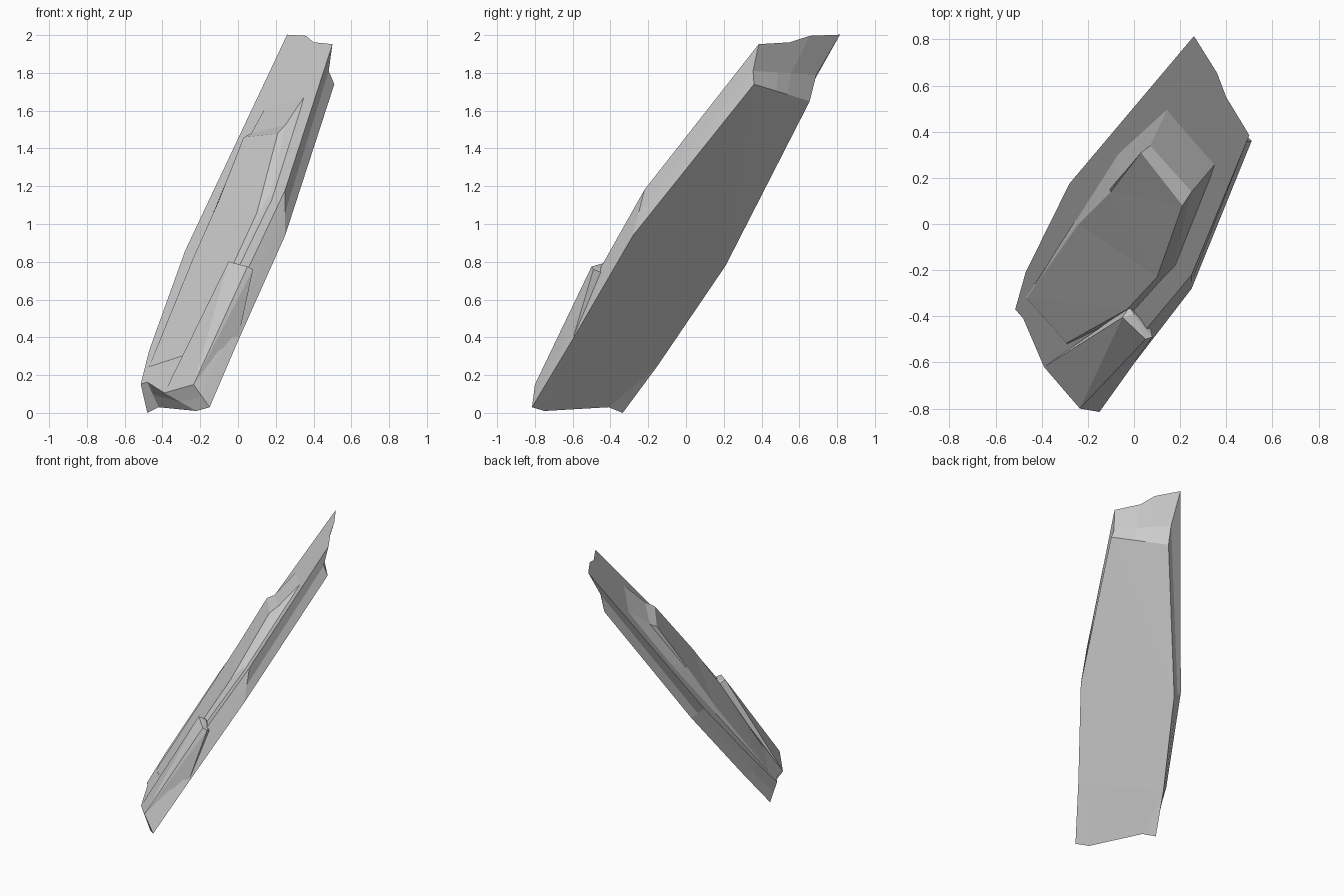
import bpy, bmesh
from mathutils import Vector

if "Cube" in bpy.data.objects:
    bpy.data.objects.remove(bpy.data.objects["Cube"])


def on_face(x, y, s=0.0):
    """Point at height s above the sloping front plane of the slab."""
    return Vector((x, y, 0.15 + (0.715 * (x + 0.235) + 0.469 * (y + 0.80) + 1.045 * s) / 0.6))


def finish(name, bm):
    bmesh.ops.recalc_face_normals(bm, faces=bm.faces)
    me = bpy.data.meshes.new(name)
    bm.to_mesh(me)
    bm.free()
    ob = bpy.data.objects.new(name, me)
    bpy.context.collection.objects.link(ob)
    return ob


def loft(name, rings):
    """Closed solid through rings with equal point counts."""
    bm = bmesh.new()
    vs = [[bm.verts.new(p) for p in r] for r in rings]
    n = len(vs[0])
    for lo, hi in zip(vs, vs[1:]):
        for i in range(n):
            j = (i + 1) % n
            bm.faces.new((lo[i], lo[j], hi[j], hi[i]))
    caps = [bm.faces.new(vs[0]), bm.faces.new(vs[-1])]
    bmesh.ops.triangulate(bm, faces=caps)
    bmesh.ops.remove_doubles(bm, verts=bm.verts, dist=0.0005)
    return finish(name, bm)


# Main leaning slab: front outline, broken middle ring, flat back outline
front = [on_face(*p) for p in [
    (.26, .815), (.36, .655), (.40, .55), (.50, .385), (.25, -.22), (.03, -.483),
    (-.235, -.80), (-.39, -.62), (-.48, -.41), (-.515, -.37), (-.47, -.21), (-.28, .175)]]
j, a = Vector((.235, .655, 1.65)), Vector((.51, .36, 1.74))
k, l = Vector((.24, .69, 1.79)), Vector((.48, .355, 1.81))
back = [j, j.lerp(a, .4), j.lerp(a, .6), a] + [Vector(p) for p in [
    (.25, -.28, .94), (0, -.605, .38), (-.15, -.815, .03), (-.22, -.75, .01),
    (-.42, -.41, .03), (-.48, -.335, 0), (-.394, -.15, .25), (-.19, .21, .78)]]
middle = [k, k.lerp(l, .4), k.lerp(l, .6), l] + [
    f.lerp(b, .5) for f, b in zip(front[4:], back[4:])]
loft("rock_slab", [front, middle, back])

# Raised plate on the front face, with chamfered borders
base = [(-.47, -.32), (-.26, .01), (-.07, .31), (.15, .51),
        (.36, .27), (.18, -.18), (0, -.38), (-.29, -.52)]
mid = [(-.47, -.32, .001), (-.25, 0, .018), (-.105, .15, .04), (.07, .34, .043),
       (.25, .14, .035), (.17, -.18, .02), (-.02, -.37, .015), (-.29, -.52, .001)]
top = [(-.465, -.32, .003), (-.24, 0, .025), (-.10, .14, .047), (.03, .31, .072),
       (.21, .08, .064), (.10, -.23, .037), (-.03, -.37, .027), (-.29, -.515, .003)]
loft("raised_plate", [[on_face(x, y, -.004) for x, y in base],
                      [on_face(*p) for p in mid], [on_face(*p) for p in top]])

# Lower wedge that overhangs the right edge
bm = bmesh.new()
for p in [on_face(-.39, -.62), on_face(-.235, -.80), on_face(-.05, -.405, .07),
          (0, -.39, .785), (.05, -.50, .775), (.08, -.49, .76), (.07, -.44, .74),
          (-.02, -.36, .77), (.0, -.60, .39)]:
    bm.verts.new(p)
bmesh.ops.convex_hull(bm, input=bm.verts)
finish("lower_wedge", bm)
